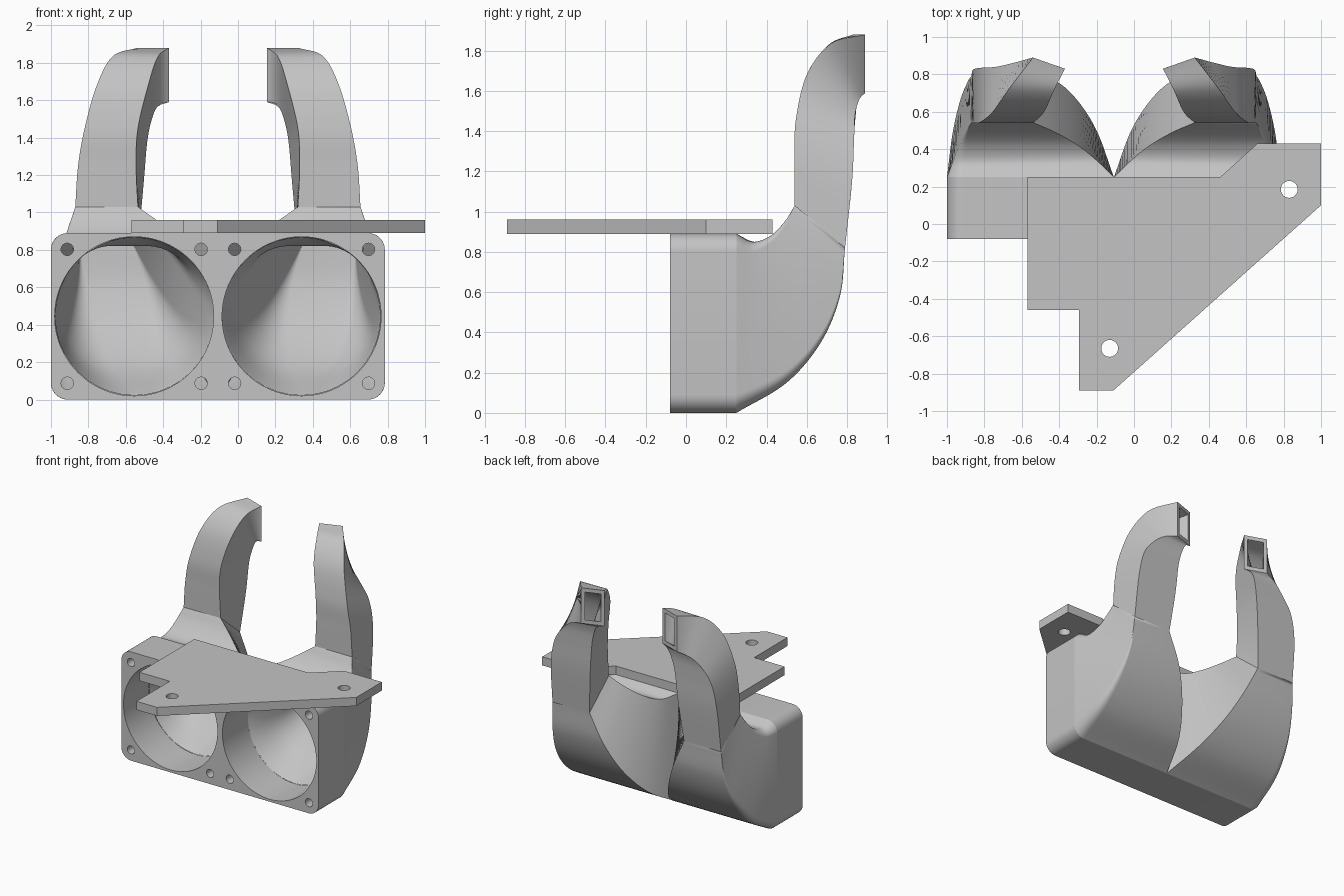
import bpy, bmesh, math
from mathutils import Vector

cube = bpy.data.objects.get("Cube")
if cube:
    bpy.data.objects.remove(cube, do_unlink=True)

grey = bpy.data.materials.new("plain_grey")
grey.use_nodes = True
COLOUR = (0.55, 0.55, 0.55, 1)
grey.diffuse_color = COLOUR
grey.node_tree.nodes["Principled BSDF"].inputs["Base Color"].default_value = COLOUR

MID_X = -0.1075      # mirror plane between the two ducts
STEPS = 10           # rings between two key sections


def finish(name, mesh):
    """Link a mesh as an object, give it the material and shade it."""
    obj = bpy.data.objects.new(name, mesh)
    bpy.context.collection.objects.link(obj)
    mesh.materials.clear()
    mesh.materials.append(grey)
    bpy.ops.object.select_all(action='DESELECT')
    obj.select_set(True)
    bpy.context.view_layer.objects.active = obj
    bpy.ops.object.shade_smooth_by_angle(angle=math.radians(28))
    return obj


def circle(cx, cy, r, n=48):
    return [(cx + r * math.cos(2 * math.pi * i / n),
             cy + r * math.sin(2 * math.pi * i / n)) for i in range(n)]


def rounded_rect(x0, x1, y0, y1, r, n=10):
    pts = []
    corners = [(x1 - r, y1 - r), (x0 + r, y1 - r), (x0 + r, y0 + r), (x1 - r, y0 + r)]
    for k, (cx, cy) in enumerate(corners):
        for i in range(n + 1):
            a = math.pi / 2 * (k + i / n)
            pts.append((cx + r * math.cos(a), cy + r * math.sin(a)))
    return pts


def slab(name, loops, depth, location, tilt=0):
    """Extrude an outline with holes into a solid slab."""
    curve = bpy.data.curves.new(name, 'CURVE')
    curve.dimensions = '2D'
    curve.fill_mode = 'BOTH'
    curve.extrude = depth / 2
    for loop in loops:
        spline = curve.splines.new('POLY')
        spline.points.add(len(loop) - 1)
        for point, (x, y) in zip(spline.points, loop):
            point.co = (x, y, 0, 1)
        spline.use_cyclic_u = True
    temp = bpy.data.objects.new(name + "_outline", curve)
    bpy.context.collection.objects.link(temp)
    graph = bpy.context.evaluated_depsgraph_get()
    mesh = bpy.data.meshes.new_from_object(temp.evaluated_get(graph))
    bpy.data.objects.remove(temp, do_unlink=True)
    bm = bmesh.new()
    bm.from_mesh(mesh)
    bmesh.ops.remove_doubles(bm, verts=bm.verts, dist=0.0001)
    bmesh.ops.recalc_face_normals(bm, faces=bm.faces)
    bm.to_mesh(mesh)
    bm.free()
    obj = finish(name, mesh)
    obj.location = location
    obj.rotation_euler.x = tilt


def smooth_rows(rows):
    """Catmull-Rom interpolation through key sections of four corners."""
    rows = [[Vector(p) for p in row] for row in rows]
    first = [a * 2 - b for a, b in zip(rows[0], rows[1])]
    last = [a * 2 - b for a, b in zip(rows[-1], rows[-2])]
    keys = [first] + rows + [last]
    out = []
    for k in range(1, len(keys) - 2):
        for i in range(STEPS):
            t = i / STEPS
            out.append([b + (c - a) * t / 2 + (a * 2 - b * 5 + c * 4 - d) * t * t / 2
                        + (b * 3 - a - c * 3 + d) * t ** 3 / 2
                        for a, b, c, d in zip(*keys[k - 1:k + 3])])
    return out + [rows[-1]]


def section(corners, outer_r, inner_r, scale_u=1, scale_v=1):
    """Rounded square mapped between four corner points."""
    front_out, front_in, back_in, back_out = corners
    uv = []
    for k, (cu, cv) in enumerate([(1, 1), (-1, 1), (-1, -1), (1, -1)]):
        r = outer_r if cu < 0 else inner_r
        for i in range(11):
            a = math.pi / 2 * (k + i / 10)
            uv.append((cu * (1 - r) + r * math.cos(a), cv * (1 - r) + r * math.sin(a)))
    pts = []
    for u, v in uv:
        u, v = (1 + u * scale_u) / 2, (1 + v * scale_v) / 2
        pts.append(front_out.lerp(front_in, u) * v + back_out.lerp(back_in, u) * (1 - v))
    return pts


def loft(name, rings, mirrored, inward=False):
    """Skin a list of rings, optionally mirrored to the other duct."""
    bm = bmesh.new()
    grid = [[bm.verts.new((2 * MID_X - p.x if mirrored else p.x, p.y, p.z)) for p in ring]
            for ring in rings]
    for a, b in zip(grid, grid[1:]):
        for i in range(len(a)):
            j = (i + 1) % len(a)
            quad = [a[i], a[j], b[j], b[i]]
            bm.faces.new(quad if mirrored != inward else quad[::-1])
    bmesh.ops.remove_doubles(bm, verts=bm.verts, dist=0.00002)
    bmesh.ops.dissolve_degenerate(bm, edges=bm.edges, dist=0.00001)
    mesh = bpy.data.meshes.new(name)
    bm.to_mesh(mesh)
    bm.free()
    finish(name, mesh)


# Fan housing with two fan openings and screw holes
fans = [(-0.555, 0.445), (0.34, 0.445)]
holes = [circle(x, z, 0.425, 96) for x, z in fans]
holes += [circle(x + dx, z + dz, 0.033, 24) for x, z in fans
          for dx in (-0.358, 0.358) for dz in (-0.358, 0.358)]
slab("fan_housing", [rounded_rect(-1, 0.785, 0, 0.89, 0.09)] + holes,
     0.33, (0, 0.085, 0), math.pi / 2)

# Mounting plate on top
outline = [(-0.57, 0.25), (0.46, 0.25), (0.66, 0.43), (1, 0.43), (1, 0.1),
           (-0.11, -0.89), (-0.295, -0.89), (-0.295, -0.46), (-0.57, -0.46)]
slab("mounting_plate", [outline, circle(0.83, 0.185, 0.045), circle(-0.13, -0.665, 0.045)],
     0.07, (0, 0, 0.925))

# Key sections: front outer, front inner, back inner, back outer corner
WAIST = [(-.87, .54, 1.03), (-.535, .54, 1.03), (-.535, .79, .82), (-.87, .79, .82)]
ELBOW = [
    [(-1, .25, .89), (MID_X, .25, .89), (MID_X, .25, 0), (-1, .25, 0)],
    [(-.965, .33, .85), (-.2, .34, .85), (-.2, .5, .15), (-.97, .5, .15)],
    [(-.93, .42, .88), (-.3, .42, .88), (-.31, .67, .35), (-.93, .67, .35)],
    [(-.9, .49, .95), (-.42, .49, .95), (-.42, .765, .58), (-.89, .765, .58)],
    WAIST]
ARM = [
    WAIST,
    [(-.855, .54, 1.25), (-.545, .54, 1.25), (-.505, .825, 1.15), (-.86, .825, 1.15)],
    [(-.82, .545, 1.45), (-.535, .545, 1.45), (-.485, .835, 1.38), (-.82, .835, 1.36)],
    [(-.755, .6, 1.68), (-.48, .6, 1.68), (-.46, .845, 1.5), (-.74, .84, 1.48)],
    [(-.67, .72, 1.835), (-.43, .71, 1.83), (-.43, .85, 1.565), (-.65, .86, 1.555)],
    [(-.54, .89, 1.88), (-.37, .83, 1.88), (-.37, .83, 1.59), (-.54, .89, 1.59)]]

elbow, arm = smooth_rows(ELBOW), smooth_rows(ARM)
fade = [i / (len(elbow) - 1) for i in range(len(elbow))]
elbow_out = [section(c, 0.2 * (1 - s), 0) for c, s in zip(elbow, fade)]
elbow_in = [section(c, 1 - s, 1 - s, 0.952 - 0.13 * s, 0.952 - 0.13 * s)
            for c, s in zip(elbow, fade)]
arm_out = [section(c, 0, 0) for c in arm]
arm_in = [section(c, 0, 0, 0.822 - 0.13 * i / len(arm), 0.822 - 0.04 * i / len(arm))
          for i, c in enumerate(arm)]

# Hollow air ducts, one behind each fan
for side, mirrored in (("right", False), ("left", True)):
    loft(side + "_elbow", elbow_out, mirrored)
    loft(side + "_elbow_lining", elbow_in, mirrored, True)
    loft(side + "_arm", arm_out, mirrored)
    loft(side + "_arm_lining", arm_in, mirrored, True)
    loft(side + "_nozzle_rim", [arm_out[-1], arm_in[-1]], mirrored)
